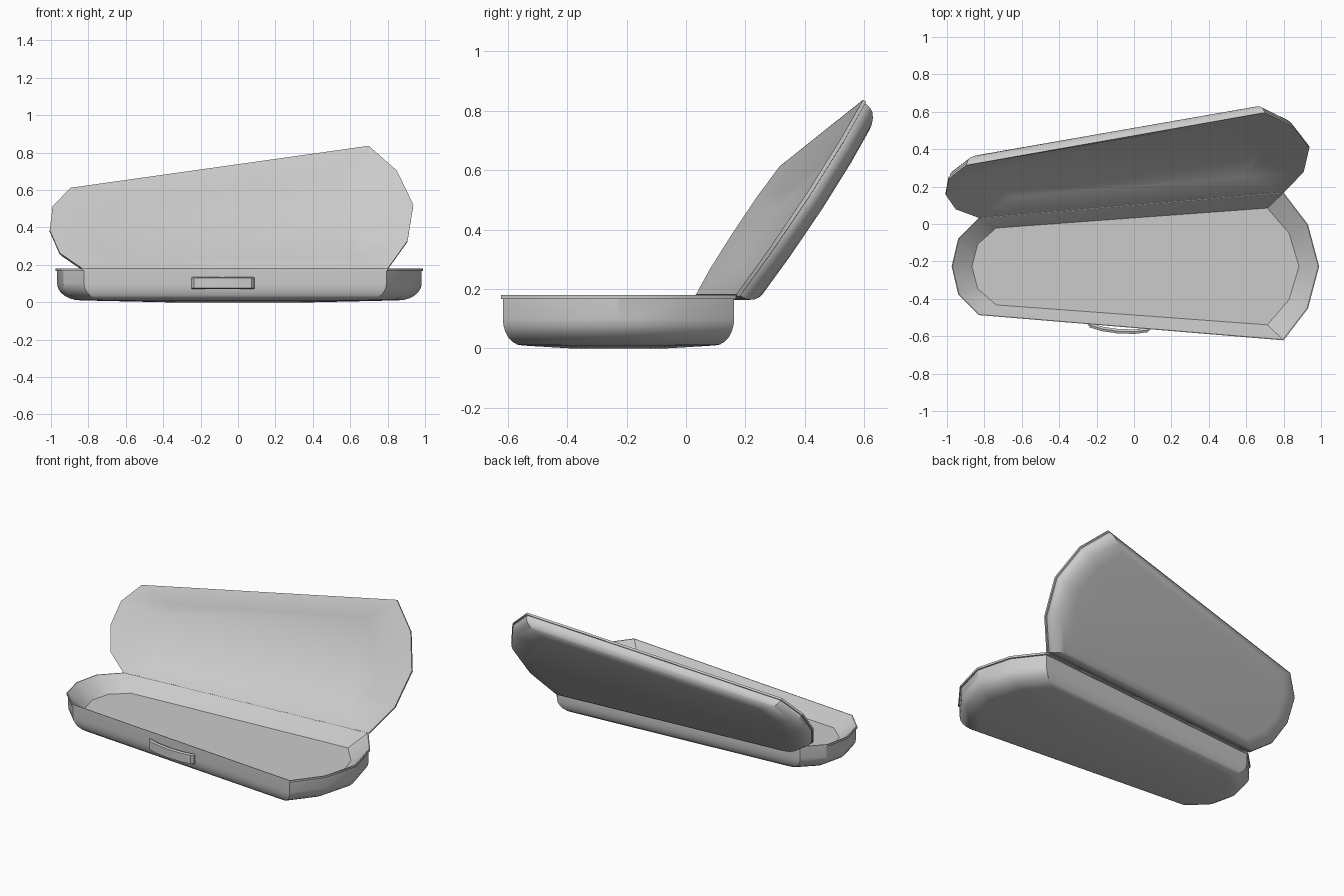
import bpy, bmesh, math
from mathutils import Matrix, Vector

if "Cube" in bpy.data.objects:
    bpy.data.objects.remove(bpy.data.objects["Cube"])

# Rim outline of the tapered case (symmetric about its long axis)
CX, CY, RIM = 0.01, -0.227, 0.18
HALF = [(-0.975, 0.0), (-0.94, 0.15), (-0.83, 0.26), (0.80, 0.395), (0.93, 0.225), (0.99, 0.0)]
OUTLINE = HALF + [(x, -y) for x, y in reversed(HALF[1:-1])]


def finish(bm, name):
    bmesh.ops.recalc_face_normals(bm, faces=bm.faces)
    me = bpy.data.meshes.new(name)
    bm.to_mesh(me)
    bm.free()
    ob = bpy.data.objects.new(name, me)
    bpy.context.collection.objects.link(ob)
    bpy.ops.object.select_all(action='DESELECT')
    bpy.context.view_layer.objects.active = ob
    ob.select_set(True)
    bpy.ops.object.shade_smooth_by_angle(angle=math.radians(30))
    return ob


def shell(name, rings):
    """Loft scaled copies (sx, sy, z) of the rim outline and cap both ends."""
    bm = bmesh.new()
    loops = [[bm.verts.new((CX + (x - CX) * sx, CY + y * sy, z)) for x, y in OUTLINE]
             for sx, sy, z in rings]
    n = len(OUTLINE)
    for a, b in zip(loops, loops[1:]):
        for i in range(n):
            j = (i + 1) % n
            bm.faces.new((a[i], a[j], b[j], b[i]))
    bm.faces.new(loops[0])
    bm.faces.new(loops[-1])
    return finish(bm, name)


def wall(depth, straight, ix, iy, sign, steps=6):
    """Lip, straight wall and rounded edge, running away from the rim."""
    rings = [(1.0, 1.0, RIM), (1.0, 1.0, RIM + sign * 0.013), (0.992, 0.985, RIM + sign * 0.014)]
    for k in range(steps + 1):
        a = math.pi / 2 * k / steps
        t = 1 - math.cos(a)
        d = straight + (depth - straight) * math.sin(a)
        rings.append((0.992 - ix * t, 0.985 - iy * t, RIM + sign * d))
    return rings


# Lower case: sloped inside, rounded outside, slightly bulged underside
inner = [(0.89, 0.79, 0.095), (0.995, 0.99, RIM)]
base = shell("case_base", inner + wall(0.17, 0.08, 0.13, 0.165, -1) + [(0.4, 0.4, 0.0)])

# Lid: shallower shell, built closed and swung open about the back edge
inner = [(0.76, 0.70, RIM + 0.055), (0.995, 0.99, RIM)]
lid = shell("case_lid", inner + wall(0.082, 0.02, 0.14, 0.19, 1))
pivot = Vector((0.80, CY + 0.395, RIM))
axis = Vector((1.63, 0.135, 0))
lid.data.transform(Matrix.Translation(pivot)
                   @ Matrix.Rotation(math.radians(-123.5), 4, axis)
                   @ Matrix.Translation(-pivot))

# Hinge strip along the back edge
bm = bmesh.new()
bmesh.ops.create_cone(bm, cap_ends=True, segments=8, radius1=0.004, radius2=0.004, depth=1.6)
mid = Vector((-0.015, CY + 0.3275, RIM - 0.002))
bm.transform(Matrix.Translation(mid) @ axis.to_track_quat('Z', 'Y').to_matrix().to_4x4())
finish(bm, "hinge")

# Arched carrying handle on the front wall
along = Vector((1.63, -0.135, 0)).normalized()
out = Vector((along.y, -along.x, 0))
start = Vector((-0.08, CY - 0.315, 0))
path = [(-0.168, -0.004), (-0.155, 0.012), (-0.09, 0.026), (0, 0.032),
        (0.09, 0.026), (0.155, 0.012), (0.168, -0.004)]
bm = bmesh.new()
loops = []
for s, d in path:
    loops.append([bm.verts.new(start + along * s + out * (d + o) + Vector((0, 0, z)))
                  for o, z in ((0, 0.07), (0.012, 0.075), (0.012, 0.13), (0, 0.135), (-0.012, 0.13), (-0.012, 0.075))])
for a, b in zip(loops, loops[1:]):
    for i in range(6):
        j = (i + 1) % 6
        bm.faces.new((a[i], a[j], b[j], b[i]))
bm.faces.new(loops[0])
bm.faces.new(loops[-1])
finish(bm, "handle")
